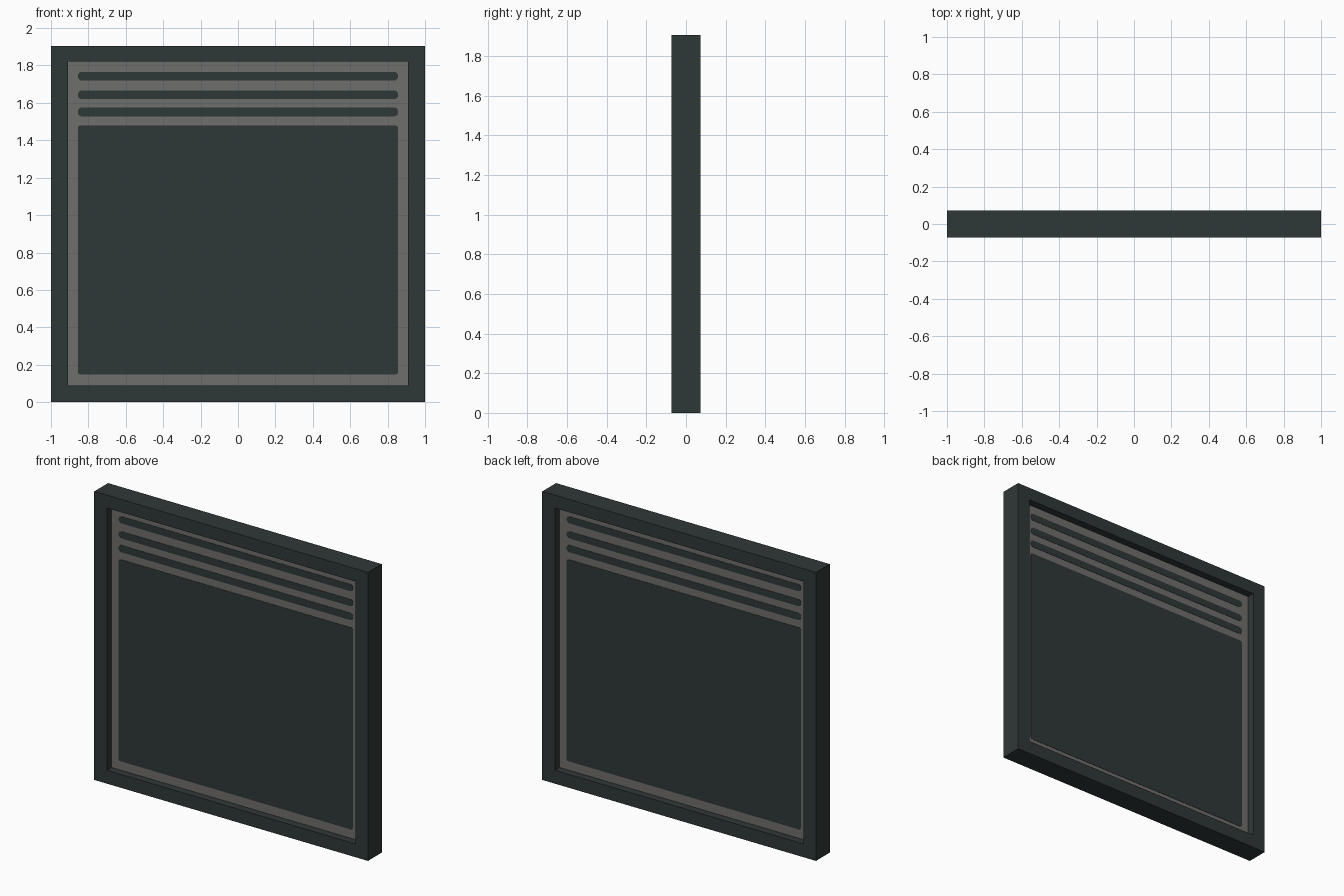
import bpy
import bmesh
import math

cube = bpy.data.objects.get("Cube")
if cube:
    bpy.data.objects.remove(cube, do_unlink=True)


def srgb(*rgb):
    lin = [c / 255 for c in rgb]
    return [c / 12.92 if c < 0.04045 else ((c + 0.055) / 1.055) ** 2.4 for c in lin] + [1.0]


def make_material(name, colour):
    mat = bpy.data.materials.new(name)
    mat.use_nodes = True
    mat.diffuse_color = colour
    mat.node_tree.nodes["Principled BSDF"].inputs["Base Color"].default_value = colour
    return mat


dark = make_material("dark green grey", srgb(47, 56, 55))
grey = make_material("mid grey", srgb(111, 110, 109))


def make_object(name, bm, mat):
    bmesh.ops.recalc_face_normals(bm, faces=bm.faces)
    mesh = bpy.data.meshes.new(name)
    bm.to_mesh(mesh)
    bm.free()
    mesh.materials.append(mat)
    obj = bpy.data.objects.new(name, mesh)
    bpy.context.collection.objects.link(obj)
    return obj


def rounded_rect(x, z0, z1, r, steps=5):
    """Outline of a rectangle spanning -x..x and z0..z1 with corner radius r."""
    if r == 0:
        return [(x, z1), (-x, z1), (-x, z0), (x, z0)]
    centres = [(x - r, z1 - r), (r - x, z1 - r), (r - x, z0 + r), (x - r, z0 + r)]
    return [(cx + r * math.cos(a), cz + r * math.sin(a))
            for i, (cx, cz) in enumerate(centres)
            for a in [(i + k / steps) * math.pi / 2 for k in range(steps + 1)]]


def slab(name, outline, y0, y1, mat):
    """Extrude an outline in the xz plane from y0 to y1."""
    bm = bmesh.new()
    face = bm.faces.new([bm.verts.new((x, y0, z)) for x, z in outline])
    ext = bmesh.ops.extrude_face_region(bm, geom=[face])
    for v in ext["geom"]:
        if isinstance(v, bmesh.types.BMVert):
            v.co.y = y1
    return make_object(name, bm, mat)


# Main dimensions
HEIGHT, HALF_DEPTH = 1.905, 0.072
PANE = 0.022
PLATE = 0.002

# Mitred square frame, open through the middle
bm = bmesh.new()
outer = rounded_rect(1.0, 0, HEIGHT, 0)
inner = rounded_rect(0.908, 0.088, 1.82, 0)
rings = [[bm.verts.new((x, y, z)) for x, z in loop]
         for loop, y in ((outer, -HALF_DEPTH), (inner, -HALF_DEPTH),
                         (inner, HALF_DEPTH), (outer, HALF_DEPTH))]
for a, b in zip(rings, rings[1:] + rings[:1]):
    for i in range(4):
        j = (i + 1) % 4
        bm.faces.new((a[i], a[j], b[j], b[i]))
make_object("frame", bm, dark)

# Recessed grey pane, filling the frame opening
slab("pane", inner, -PANE, PANE, grey)

# Dark panel and three long slots, painted on both sides of the pane
shapes = [("main_panel", 0.147, 1.48, 0.015),
          ("lower_slot", 1.528, 1.575, 0.021),
          ("middle_slot", 1.62, 1.666, 0.021),
          ("upper_slot", 1.719, 1.765, 0.021)]
for side, sign in (("front", -1), ("back", 1)):
    for name, z0, z1, r in shapes:
        slab(f"{side}_{name}", rounded_rect(0.856, z0, z1, r),
             sign * (PANE - PLATE), sign * (PANE + PLATE), dark)
